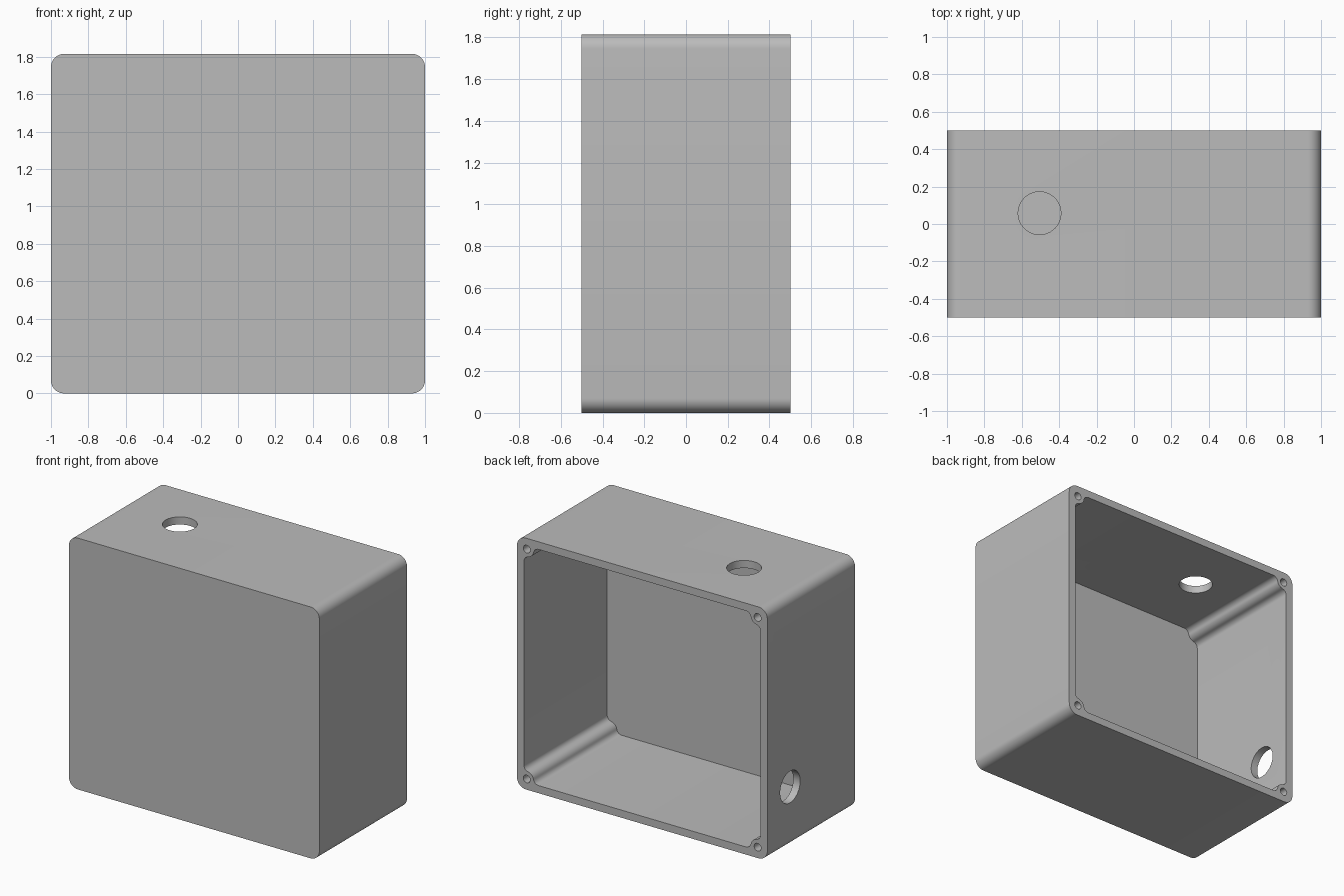
import bpy, bmesh
from math import sin, cos, pi, atan2, sqrt
from mathutils import Matrix, Vector

WIDTH, DEPTH, HEIGHT = 2.0, 1.0, 1.815
WALL = 0.055
CORNER = 0.07       # outer corner radius
SCREW = 0.078       # screw inset from the outer sides
BOSS = 0.055        # screw post radius
FILLET = 0.04       # blend between post and wall

cube = bpy.data.objects.get("Cube")
if cube:
    bpy.data.objects.remove(cube, do_unlink=True)

grey = bpy.data.materials.new("light grey plastic")
grey.use_nodes = True
grey.diffuse_color = (0.5, 0.5, 0.5, 1)
grey.node_tree.nodes["Principled BSDF"].inputs["Base Color"].default_value = (0.5, 0.5, 0.5, 1)


def add_object(name, bm):
    bmesh.ops.recalc_face_normals(bm, faces=bm.faces)
    mesh = bpy.data.meshes.new(name)
    bm.to_mesh(mesh)
    bm.free()
    mesh.materials.append(grey)
    obj = bpy.data.objects.new(name, mesh)
    bpy.context.collection.objects.link(obj)
    return obj


def arc(cx, cy, r, a0, a1, steps):
    angles = [a0 + (a1 - a0) * i / steps for i in range(steps + 1)]
    return [(cx + r * cos(a), cy + r * sin(a)) for a in angles]


def mirrored_loop(corner):
    """Repeat one corner outline, given as insets from the sides, at all four corners."""
    loop = []
    for sx, sz in ((-1, -1), (1, -1), (1, 1), (-1, 1)):
        points = corner if sx * sz > 0 else corner[::-1]
        loop += [(sx * (WIDTH / 2 - u), HEIGHT / 2 + sz * (HEIGHT / 2 - v)) for u, v in points]
    return loop


def extrude_outline(name, loop, y0, y1):
    bm = bmesh.new()
    face = bm.faces.new([bm.verts.new((x, y0, z)) for x, z in loop])
    result = bmesh.ops.extrude_face_region(bm, geom=[face])
    moved = [v for v in result["geom"] if isinstance(v, bmesh.types.BMVert)]
    bmesh.ops.translate(bm, verts=moved, vec=(0, y1 - y0, 0))
    return add_object(name, bm)


def drill(name, centre, axis, radius, length, sides):
    bm = bmesh.new()
    turn = Vector((0, 0, 1)).rotation_difference(Vector(axis)).to_matrix().to_4x4()
    bmesh.ops.create_cone(bm, cap_ends=True, segments=sides, radius1=radius, radius2=radius,
                          depth=length, matrix=Matrix.Translation(centre) @ turn)
    return add_object(name, bm)


def cut(target, cutter):
    cutter.hide_render = True
    mod = target.modifiers.new("cut", "BOOLEAN")
    mod.operation, mod.solver, mod.object = "DIFFERENCE", "EXACT", cutter
    bpy.context.view_layer.objects.active = target
    bpy.ops.object.modifier_apply(modifier=mod.name)
    bpy.data.objects.remove(cutter, do_unlink=True)


# Outer shell with rounded upright corners
outer_corner = arc(CORNER, CORNER, CORNER, pi, 1.5 * pi, 10)
box = extrude_outline("enclosure_box", mirrored_loop(outer_corner), -DEPTH / 2, DEPTH / 2)

# Cavity whose corners wrap around the screw posts
fu = WALL + FILLET
fv = SCREW + sqrt((BOSS + FILLET) ** 2 - (fu - SCREW) ** 2)
lean = atan2(fv - SCREW, fu - SCREW)
half = arc(fu, fv, FILLET, pi, pi + lean, 6)
half += arc(SCREW, SCREW, BOSS, lean, pi / 4, 4)[1:]
inner_corner = half + [(v, u) for u, v in half[-2::-1]]
cut(box, extrude_outline("cavity_cutter", mirrored_loop(inner_corner),
                         -DEPTH / 2 + 0.05, DEPTH / 2 + 0.1))

# Cable holes through the top and the right wall
cut(box, drill("top_hole_cutter", (-0.505, 0.058, HEIGHT), (0, 0, 1), 0.115, 0.3, 24))
cut(box, drill("side_hole_cutter", (-WIDTH / 2, 0.24, 0.435), (1, 0, 0), 0.115, 0.3, 24))

# Blind screw holes in the four posts
for x in (-WIDTH / 2 + SCREW, WIDTH / 2 - SCREW):
    for z in (SCREW, HEIGHT - SCREW):
        cut(box, drill("screw_hole_cutter", (x, DEPTH / 2, z), (0, 1, 0), 0.028, 0.6, 16))

# Smooth the rounded parts and keep the rims sharp
bpy.ops.object.select_all(action="DESELECT")
box.select_set(True)
bpy.context.view_layer.objects.active = box
bpy.ops.object.shade_smooth_by_angle(angle=pi / 6)
